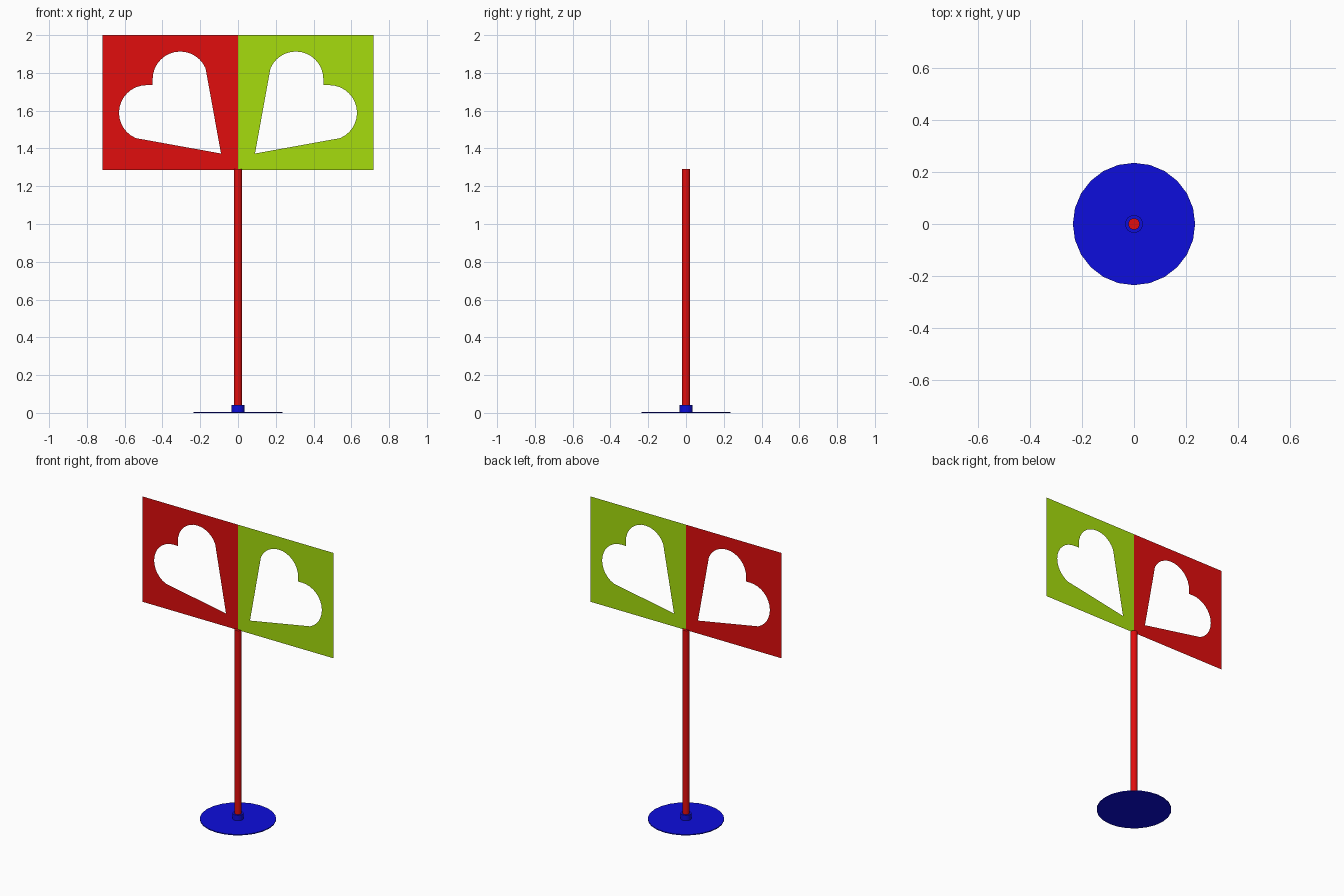
import bpy, bmesh, math

if "Cube" in bpy.data.objects:
    bpy.data.objects.remove(bpy.data.objects["Cube"])


def material(name, rgb):
    m = bpy.data.materials.new(name)
    m.diffuse_color = (*rgb, 1)
    m.use_nodes = True
    m.node_tree.nodes["Principled BSDF"].inputs["Base Color"].default_value = m.diffuse_color
    return m


RED = material("red", (0.75, 0.004, 0.004))
LIME = material("lime", (0.38, 0.72, 0.004))
BLUE = material("blue", (0.004, 0.004, 0.72))


def cylinder(name, radius, z0, z1, sides, mat):
    bpy.ops.mesh.primitive_cylinder_add(vertices=sides, radius=radius, depth=z1 - z0,
                                        location=(0, 0, (z0 + z1) / 2))
    ob = bpy.context.object
    ob.name = name
    ob.data.materials.append(mat)
    bpy.ops.object.shade_smooth_by_angle(angle=math.radians(40))


def heart_outline():
    # tip, upper lobe, notch, then the lobe reflected across the diagonal
    tx, tz, r, steps = 0.09, 1.373, 0.146, 14
    lobe = []
    for i in range(steps + 1):
        a = math.radians(157 - 157 * i / steps)
        lobe.append((0.216 + r * math.cos(a), 0.394 + r * math.sin(a)))
    pts = [(0, 0)] + lobe + [(0.362, 0.362)] + [(v, u) for u, v in reversed(lobe)]
    return [(tx + u, tz + v) for u, v in pts]


def panel(name, side, mat):
    # thin sheet: square outline filled around the heart opening
    bm = bmesh.new()
    square = [(0, 1.285), (0.717, 1.285), (0.717, 2), (0, 2)]
    for loop in (square, heart_outline()):
        vs = [bm.verts.new((side * x, 0, z)) for x, z in loop]
        for a, b in zip(vs, vs[1:] + vs[:1]):
            bm.edges.new((a, b))
    bmesh.ops.triangle_fill(bm, edges=bm.edges[:], use_beauty=True, normal=(0, -1, 0))
    bm.normal_update()
    bmesh.ops.reverse_faces(bm, faces=[f for f in bm.faces if f.normal.y > 0])
    me = bpy.data.meshes.new(name)
    bm.to_mesh(me)
    bm.free()
    me.materials.append(mat)
    bpy.context.collection.objects.link(bpy.data.objects.new(name, me))


# Base, hub and pole
cylinder("base_disc", 0.235, 0, 0.006, 24, BLUE)
cylinder("base_hub", 0.034, 0.006, 0.043, 24, BLUE)
cylinder("pole", 0.022, 0.006, 1.29, 24, RED)

# Flag panels with heart openings
panel("left_panel", -1, RED)
panel("right_panel", 1, LIME)
